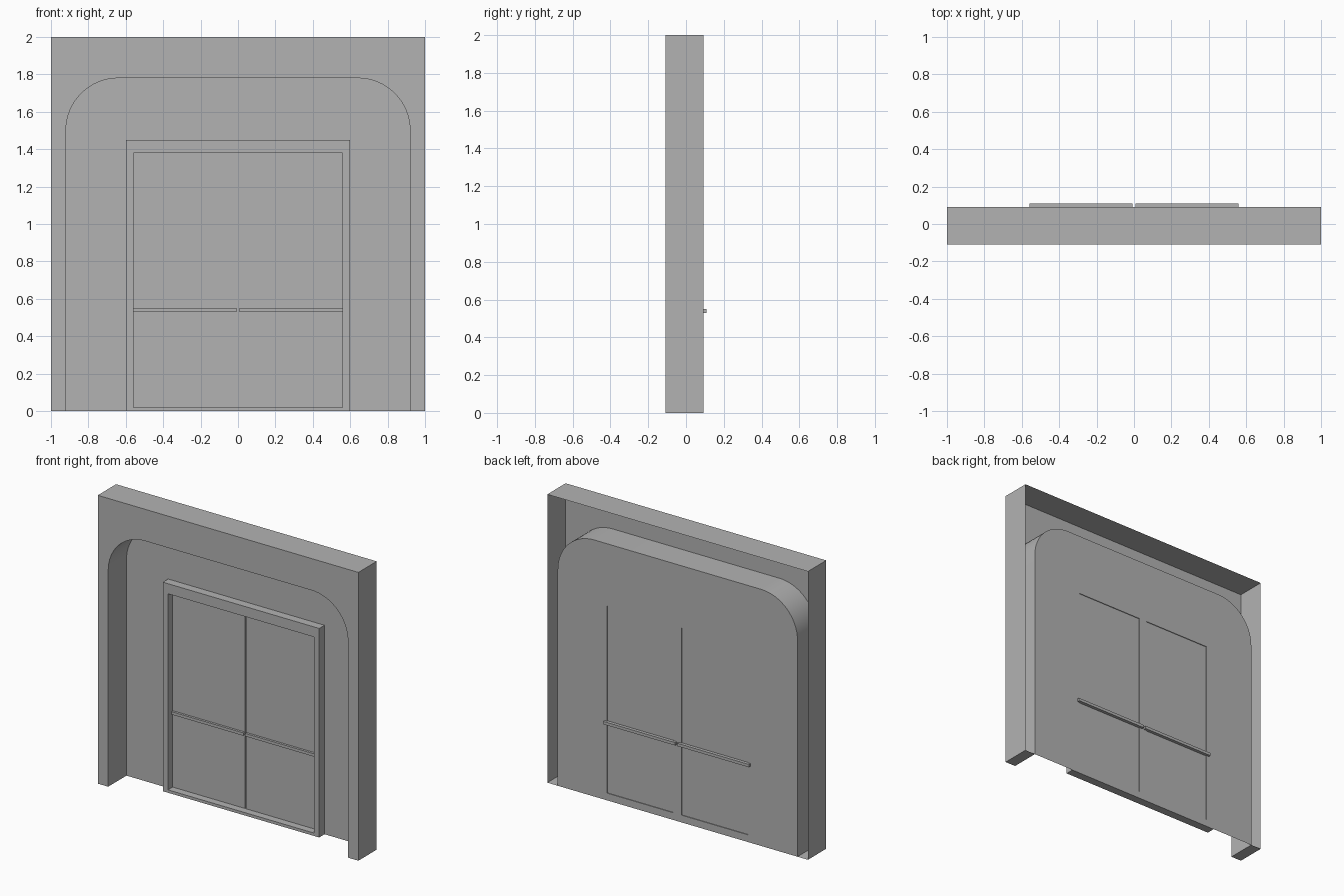
import bpy, bmesh, math

if "Cube" in bpy.data.objects:
    bpy.data.objects.remove(bpy.data.objects["Cube"], do_unlink=True)

grey = bpy.data.materials.new("plain grey")
grey.use_nodes = True
COLOUR = (0.45, 0.45, 0.45, 1)
grey.diffuse_color = COLOUR
grey.node_tree.nodes["Principled BSDF"].inputs["Base Color"].default_value = COLOUR

FRONT, BACK = -0.109, 0.092          # wall depth
ARCH_W, ARCH_H, ARCH_R = 0.92, 1.78, 0.28
FRAME_Y, DOOR_Y = 0.033, 0.084       # front of frame and of doors
WIN = (0.03, 0.54, 0.05, 1.35)       # rear door panel: x0, x1, z0, z1


def finish(name, bm):
    mesh = bpy.data.meshes.new(name)
    bm.to_mesh(mesh)
    bm.free()
    mesh.materials.append(grey)
    obj = bpy.data.objects.new(name, mesh)
    bpy.context.collection.objects.link(obj)
    return obj


def face(bm, points):
    return bm.faces.new([bm.verts.new(p) for p in points])


def flat(bm, outline, y):
    return face(bm, [(x, y, z) for x, z in outline])


def sweep(bm, outline, y0, y1):
    """Join an open outline at two depths with a strip of quads."""
    rows = [[bm.verts.new((x, y, z)) for x, z in outline] for y in (y0, y1)]
    for i in range(len(outline) - 1):
        bm.faces.new((rows[0][i], rows[0][i + 1], rows[1][i + 1], rows[1][i]))


def mirror_x(bm):
    half = bm.faces[:]
    copy = bmesh.ops.duplicate(bm, geom=bm.verts[:] + bm.edges[:] + half)["geom"]
    for v in copy:
        if isinstance(v, bmesh.types.BMVert):
            v.co.x *= -1
    bmesh.ops.reverse_faces(bm, faces=[f for f in copy if isinstance(f, bmesh.types.BMFace)])
    bmesh.ops.remove_doubles(bm, verts=bm.verts, dist=0.0001)


def box(name, x0, x1, y0, y1, z0, z1):
    bm = bmesh.new()
    bmesh.ops.create_cube(bm, size=1)
    for v in bm.verts:
        v.co = (x1 if v.co.x > 0 else x0, y1 if v.co.y > 0 else y0,
                z1 if v.co.z > 0 else z0)
    return finish(name, bm)


# Half outline of the rounded arch, from the floor to the centre line
arch = [(ARCH_W, 0)]
for i in range(17):
    a = math.pi / 2 * i / 16
    arch.append((ARCH_W - ARCH_R + ARCH_R * math.cos(a),
                 ARCH_H - ARCH_R + ARCH_R * math.sin(a)))
arch.append((0, ARCH_H))

# Wall shell, open at the rear
bm = bmesh.new()
flat(bm, [(ARCH_W, 0), (1, 0), (1, 2), (0, 2)] + arch[:0:-1], FRONT)
sweep(bm, [(ARCH_W, 0), (1, 0), (1, 2), (0, 2)][::-1], BACK, FRONT)
mirror_x(bm)
finish("wall_shell", bm)

# Curved side of the arched recess
bm = bmesh.new()
sweep(bm, arch, FRONT, BACK)
mirror_x(bm)
reveal = finish("arch_reveal", bm)
bpy.context.view_layer.objects.active = reveal
reveal.select_set(True)
bpy.ops.object.shade_smooth_by_angle(angle=math.radians(30))
reveal.select_set(False)

# Rear sheet of the recess with two shallow door openings
x0, x1, z0, z1 = WIN
bm = bmesh.new()
flat(bm, [(0, 0)] + arch + [(0, z1), (x0, z1), (x1, z1), (x1, z0), (x0, z0), (0, z0)], BACK)
flat(bm, [(0, z0), (x0, z0), (x0, z1), (0, z1)], BACK)
sweep(bm, [(x0, z0), (x1, z0), (x1, z1), (x0, z1), (x0, z0)], BACK, BACK - 0.006)
mirror_x(bm)
finish("recess_back", bm)

# Door frame
for side, s in (("left", 1), ("right", -1)):
    a, b = sorted((0.56 * s, 0.6 * s))
    box(side + "_jamb", a, b, FRAME_Y, BACK - 0.001, 0, 1.45)
box("frame_head", -0.56, 0.56, FRAME_Y, BACK - 0.001, 1.38, 1.45)
box("frame_sill", -0.56, 0.56, FRAME_Y, BACK - 0.001, 0, 0.02)

# Pair of doors, each with a push bar on both faces
for side, s in (("left", 1), ("right", -1)):
    a, b = sorted((0.004 * s, 0.56 * s))
    box(side + "_door", a, b, DOOR_Y, BACK - 0.005, 0.02, 1.38)
    a, b = sorted((0.007 * s, 0.558 * s))
    box(side + "_push_bar", a, b, 0.068, 0.109, 0.53, 0.55)
